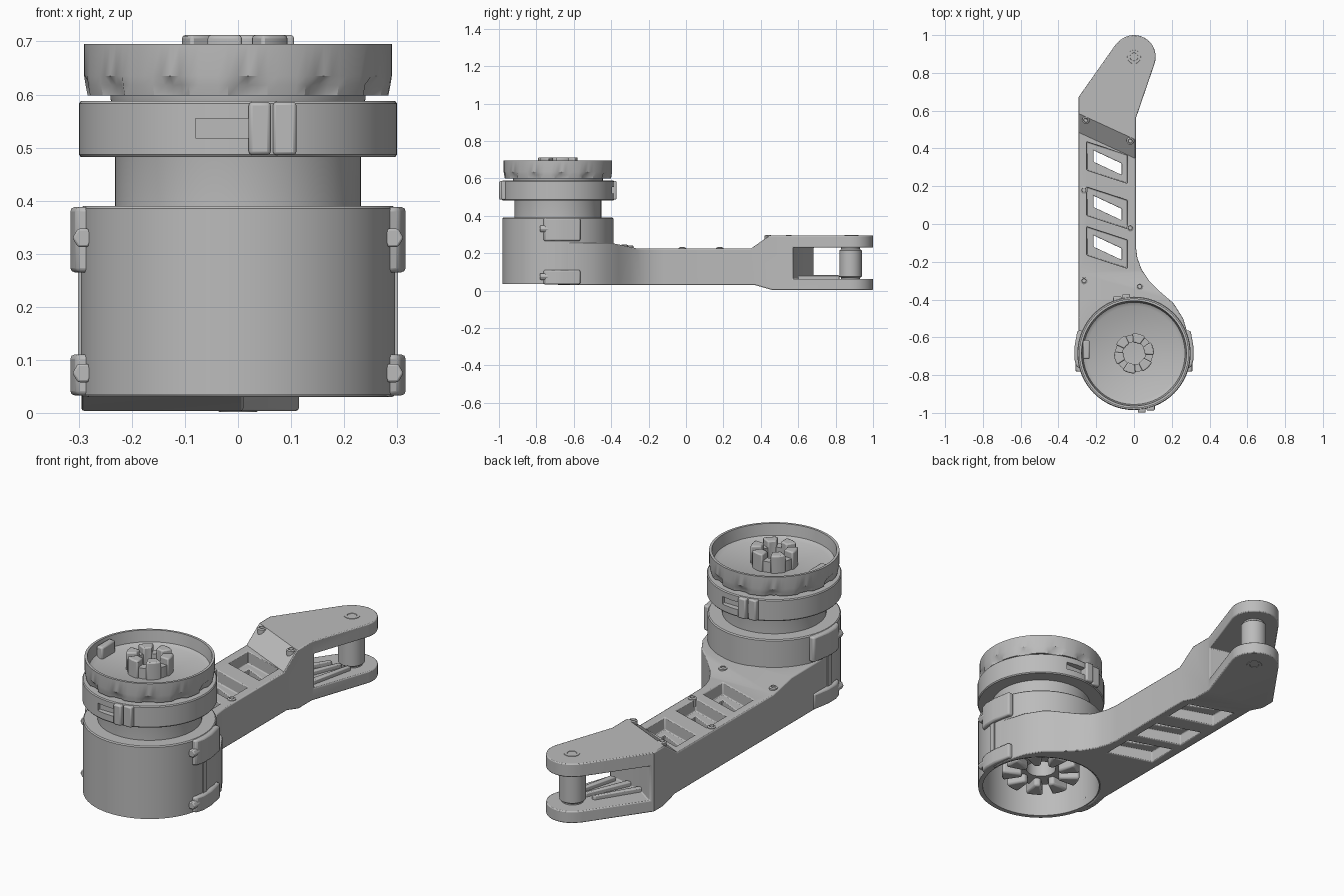
import bpy, bmesh, math
from mathutils import Vector

if "Cube" in bpy.data.objects:
    bpy.data.objects.remove(bpy.data.objects["Cube"])

CY = -0.685  # drum axis
grey = bpy.data.materials.new("satin grey")
grey.diffuse_color = (0.5, 0.5, 0.5, 1)
grey.use_nodes = True
grey.node_tree.nodes["Principled BSDF"].inputs["Base Color"].default_value = grey.diffuse_color


def finish(name, bm, bevel=0.0):
    bmesh.ops.recalc_face_normals(bm, faces=bm.faces)
    me = bpy.data.meshes.new(name)
    bm.to_mesh(me)
    bm.free()
    ob = bpy.data.objects.new(name, me)
    bpy.context.collection.objects.link(ob)
    me.materials.append(grey)
    if bevel:
        add_bevel(ob, bevel)
    return ob


def add_bevel(ob, width):
    m = ob.modifiers.new("soft edges", 'BEVEL')
    m.width, m.segments, m.limit_method = width, 2, 'ANGLE'
    m.angle_limit = math.radians(40)


def loft(name, rings, bevel=0.0):
    """Solid between two matching outlines."""
    bm = bmesh.new()
    a, b = [[bm.verts.new(p) for p in r] for r in rings]
    n = len(a)
    bm.faces.new(a)
    bm.faces.new(b)
    for i in range(n):
        j = (i + 1) % n
        bm.faces.new((a[i], a[j], b[j], b[i]))
    return finish(name, bm, bevel)


def prism(name, pts, z0, z1, bevel=0.0):
    return loft(name, [[(x, y, z) for x, y in pts] for z in (z0, z1)], bevel)


def box(name, x0, x1, y0, y1, z0, z1, bevel=0.0):
    return prism(name, [(x0, y0), (x1, y0), (x1, y1), (x0, y1)], z0, z1, bevel)


def arc(cx, cy, r, a0, a1, n):
    return [(cx + r * math.cos(math.radians(a0 + (a1 - a0) * i / n)),
             cy + r * math.sin(math.radians(a0 + (a1 - a0) * i / n))) for i in range(n + 1)]


def lathe(name, prof, n=64, cx=0.0, cy=CY, wave=None):
    """Revolve a closed (r, z) profile; r = 0 points sit on the axis."""
    bm = bmesh.new()
    cols = []
    axis = [bm.verts.new((cx, cy, z)) if r == 0 else None for r, z in prof]
    for i in range(n):
        t = 2 * math.pi * i / n
        col = []
        for k, (r, z) in enumerate(prof):
            q = r - (wave(k, i) if wave else 0)
            col.append(axis[k] or bm.verts.new((cx + q * math.cos(t), cy + q * math.sin(t), z)))
        cols.append(col)
    for i in range(n):
        a, b = cols[i], cols[(i + 1) % n]
        for k in range(len(prof)):
            l = (k + 1) % len(prof)
            vs = list(dict.fromkeys((a[k], b[k], b[l], a[l])))
            if len(vs) > 2:
                bm.faces.new(vs)
    return finish(name, bm)


def boolean(ob, cutter, op='DIFFERENCE'):
    m = ob.modifiers.new("cut", 'BOOLEAN')
    m.operation, m.object, m.solver = op, cutter, 'EXACT'
    bpy.context.view_layer.objects.active = ob
    bpy.ops.object.modifier_apply(modifier=m.name)
    bpy.data.objects.remove(cutter, do_unlink=True)


def gear(name, r_in, r_out, z0, z1, zt, teeth):
    """Hollow hub crowned with upright blocks."""
    lathe(name, [(r_in, z0), (r_out, z0), (r_out, z1), (r_in, z1)], 32)
    for i in range(teeth):
        a = 360 / teeth * i + 15
        w = 115 / teeth
        pts = arc(0, CY, r_out + 0.006, a - w, a + w, 4) + arc(0, CY, r_in - 0.004, a + w, a - w, 4)
        prism(name + "_tooth", pts, min(z0, zt), max(z1, zt) if zt > z1 else z1, 0.006)


# Arm: plan outline trimmed by a stepped side profile
plan = [(-0.295, CY), (-0.295, 0.67), (-0.10, 0.946)]
plan += arc(0, 0.885, 0.115, 135, -15, 14)
plan += [(0.01, 0.56), (0.01, -0.12), (0.018, -0.18), (0.04, -0.24), (0.08, -0.3),
         (0.14, -0.36), (0.21, -0.42), (0.26, -0.5), (0.29, -0.6), (0.295, CY)]
arm = prism("arm", plan, -0.1, 0.5)
side = [(-0.9, 0.03), (0.37, 0.03), (0.46, 0.004), (1.1, 0.004), (1.1, 0.295), (0.45, 0.295),
        (0.35, 0.225), (-0.26, 0.225), (-0.40, 0.255), (-0.9, 0.255)]


def skew(x):
    return [(x, y - (0.46 * x if 0.3 < y < 0.5 else 0), z) for y, z in side]


boolean(arm, loft("side_cutter", [skew(-0.4), skew(0.4)]), 'INTERSECT')
boolean(arm, lathe("bore_cutter", [(0, -0.2), (0.28, -0.2), (0.28, 0.6), (0, 0.6)]))
slot = [(-0.4, 0.71), (-0.27, 0.68), (-0.2, 0.63), (-0.1, 0.6), (0.1, 0.55), (0.3, 0.55), (0.3, 1.2), (-0.4, 1.2)]
boolean(arm, prism("slot_cutter", slot, 0.062, 0.23))


# Slanted weight-saving pockets and windows along the arm
def slant(x0, x1, yc, h):
    return [(x0, yc - h + 0.035), (x1, yc - h - 0.035), (x1, yc + h - 0.035), (x0, yc + h + 0.035)]


for yc in (0.325, 0.085, -0.125):
    boolean(arm, prism("pocket_cutter", slant(-0.25, -0.035, yc, 0.075), 0.165, 0.4))
    boolean(arm, prism("pocket_cutter", slant(-0.25, -0.035, yc, 0.075), -0.1, 0.085))
    boolean(arm, prism("window_cutter", slant(-0.215, -0.065, yc, 0.03), 0, 0.3))
add_bevel(arm, 0.012)

# Screws along the arm
for x, y, z in ((-0.255, 0.55, 0.285), (-0.02, 0.44, 0.285), (-0.265, 0.18, 0.22), (-0.02, -0.02, 0.22),
                (-0.265, -0.3, 0.23), (0.03, -0.33, 0.235)):
    lathe("arm_screw", [(0, z - 0.03), (0.02, z - 0.03), (0.02, z + 0.008), (0.012, z + 0.012),
                        (0.01, z + 0.002), (0, z + 0.002)], 12, x, y)

# Fork roller, its bolts and inner ribs
lathe("roller", [(0, 0.05), (0.05, 0.05), (0.05, 0.068), (0.06, 0.075), (0.06, 0.215), (0.05, 0.222),
                 (0.05, 0.24), (0, 0.24)], 32, 0, 0.88)
for z, s in ((0.292, 1), (0.007, -1)):
    lathe("roller_bolt", [(0, z - 0.01 * s), (0.04, z - 0.01 * s), (0.036, z + 0.005 * s),
                          (0.022, z + 0.005 * s), (0.018, z - 0.004 * s), (0, z - 0.004 * s)], 16, 0, 0.885)
for x0, x1 in ((-0.22, -0.08), (-0.13, -0.03), (-0.04, 0.02)):
    prism("fork_rib", [(x0, 0.6), (x0 + 0.03, 0.6), (x1 + 0.02, 0.82), (x1, 0.82)], 0.05, 0.082, 0.005)

# Drum housing, open underneath, with neck above
lathe("drum", [(0.297, 0.034), (0.297, 0.385), (0.292, 0.39), (0.22, 0.39), (0, 0.39), (0, 0.35),
               (0.275, 0.35), (0.275, 0.034)])
lathe("neck", [(0, 0.385), (0.232, 0.385), (0.232, 0.57), (0.24, 0.59), (0.24, 0.61), (0, 0.61)])
lathe("motor_core", [(0.07, 0.13), (0.15, 0.13), (0.16, 0.15), (0.16, 0.36), (0.07, 0.36)], 32)
for i in range(9):
    pts = arc(0, CY, 0.185, 40 * i - 13, 40 * i + 13, 3) + arc(0, CY, 0.09, 40 * i + 9, 40 * i - 9, 2)
    prism("motor_block", pts, 0.09, 0.3, 0.01)

# Clamp lugs with screws and split seam on both sides of the drum
for s in (-1, 1):
    for z0, z1 in ((0.033, 0.11), (0.265, 0.388)):
        pts = [(s * 0.28, CY - 0.08), (s * 0.305, CY - 0.07), (s * 0.316, CY - 0.03),
               (s * 0.316, CY + 0.03), (s * 0.3, CY + 0.12), (s * 0.27, CY + 0.12)]
        prism("clamp_lug", pts, z0, z1, 0.008)
        zc = 0.075 if z0 < 0.1 else 0.33
        ring = [(s * 0.292 + 0.02 * math.cos(k * math.pi / 3), zc + 0.02 * math.sin(k * math.pi / 3)) for k in range(6)]
        loft("clamp_screw", [[(x, y, z) for x, z in ring] for y in (CY - 0.095, CY)], 0.004)
    box("seam_strip", s * 0.285, s * 0.302, CY - 0.015, CY + 0.015, 0.036, 0.386)

# Band clamp with a notch and latch at front and back
band = lathe("band", [(0.225, 0.482), (0.296, 0.482), (0.3, 0.487), (0.3, 0.583), (0.296, 0.588), (0.225, 0.588)])
for s in (-1, 1):
    y = [CY + s * d for d in (0.272, 0.33, 0.26, 0.314)]
    xs = sorted((s * 0.08, s * -0.02))
    boolean(band, box("notch_cutter", *xs, *sorted(y[:2]), 0.518, 0.555))
    xs = sorted((s * -0.02, s * -0.062))
    box("latch", *xs, *sorted(y[2:]), 0.486, 0.586, 0.007)
    xs = sorted((s * -0.066, s * -0.11))
    box("latch_end", *xs, *sorted((y[2], CY + s * 0.302)), 0.486, 0.586, 0.006)


# Open cup on top with a scalloped lower edge
def scallop(k, i):
    return 0.012 * (i % 8 < 3) if k in (1, 2) else 0


lathe("cup", [(0, 0.598), (0.284, 0.598), (0.288, 0.618), (0.29, 0.635), (0.29, 0.695), (0.278, 0.695),
              (0.27, 0.64), (0.25, 0.628), (0, 0.628)], 96, wave=scallop)
gear("hub", 0.06, 0.1, 0.62, 0.68, 0.712, 6)
box("cup_tab", -0.27, -0.235, CY - 0.03, CY + 0.07, 0.62, 0.685, 0.008)

# Smooth shading with crisp edges
bpy.ops.object.select_all(action='SELECT')
bpy.context.view_layer.objects.active = arm
bpy.ops.object.shade_smooth_by_angle(angle=math.radians(35))
